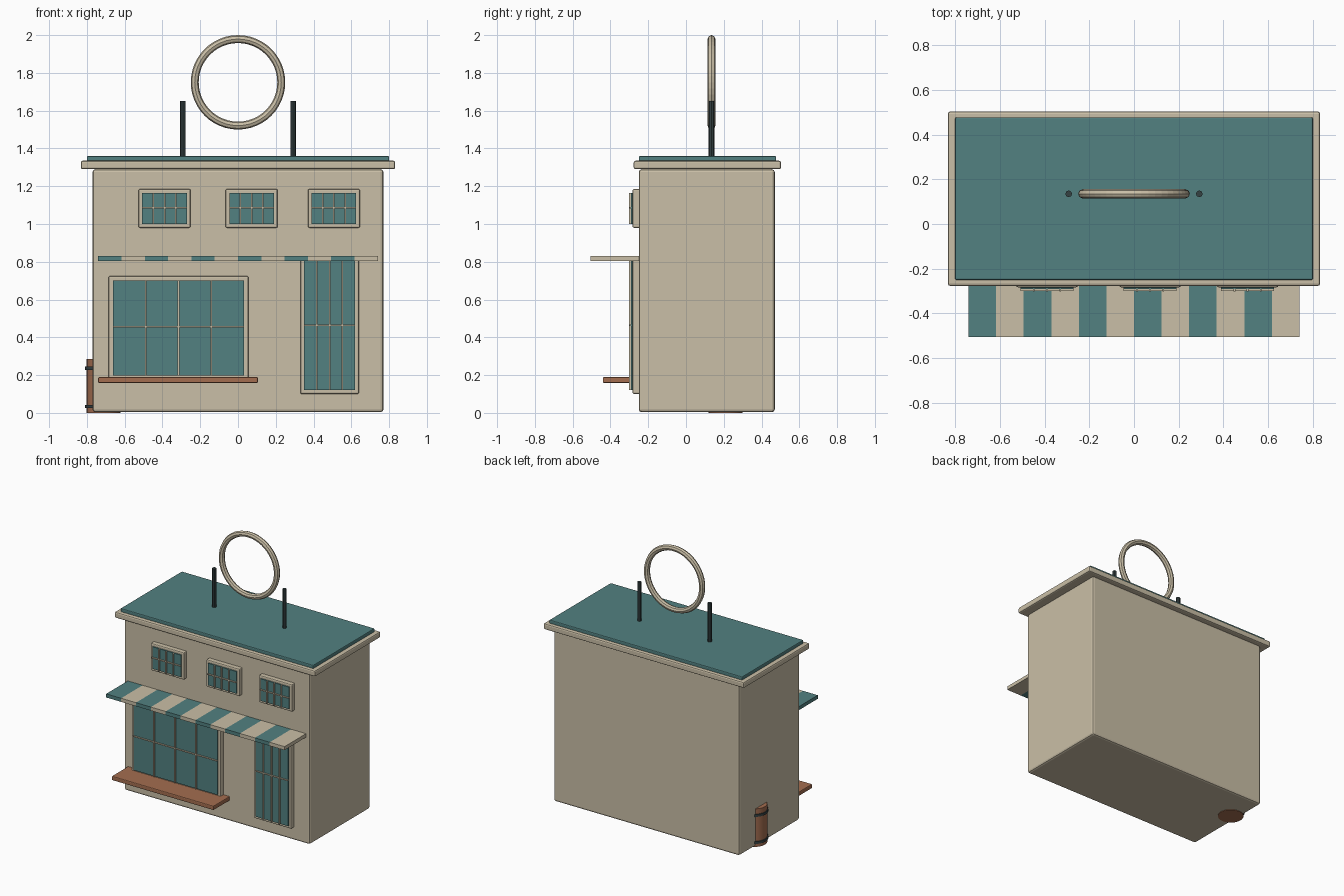
import bpy, bmesh, math
from mathutils import Matrix, Vector

cube = bpy.data.objects.get("Cube")
if cube:
    bpy.data.objects.remove(cube, do_unlink=True)


def material(name, rgb):
    m = bpy.data.materials.new(name)
    m.use_nodes = True
    m.diffuse_color = (*rgb, 1)
    m.node_tree.nodes["Principled BSDF"].inputs["Base Color"].default_value = (*rgb, 1)
    return m


CREAM = material("cream", (0.59, 0.52, 0.385))
TEAL = material("teal", (0.085, 0.22, 0.22))
WOOD = material("brown_wood", (0.37, 0.155, 0.08))
METAL = material("dark_metal", (0.035, 0.053, 0.055))


def finish(name, bm, *mats):
    mesh = bpy.data.meshes.new(name)
    bm.to_mesh(mesh)
    bm.free()
    for m in mats:
        mesh.materials.append(m)
    ob = bpy.data.objects.new(name, mesh)
    bpy.context.collection.objects.link(ob)
    return ob


def add_box(bm, x, y, z):
    lo, hi = Vector((x[0], y[0], z[0])), Vector((x[1], y[1], z[1]))
    mat = Matrix.Translation((lo + hi) / 2) @ Matrix.Diagonal((*(hi - lo), 1))
    bmesh.ops.create_cube(bm, size=1, matrix=mat)


def box(name, x, y, z, mat, bevel=0):
    bm = bmesh.new()
    add_box(bm, x, y, z)
    ob = finish(name, bm, mat)
    if bevel:
        mod = ob.modifiers.new("soft_edges", "BEVEL")
        mod.width = bevel
        mod.segments = 2
    return ob


def cylinder(name, x, y, z, r, mat, sides=24):
    bm = bmesh.new()
    bmesh.ops.create_cone(bm, cap_ends=True, segments=sides, radius1=r, radius2=r,
                          depth=z[1] - z[0],
                          matrix=Matrix.Translation((x, y, (z[0] + z[1]) / 2)))
    for f in bm.faces:
        f.smooth = sides > 8 and abs(f.normal.z) < 0.5
    return finish(name, bm, mat)


WALL = -0.25  # front wall plane


def window(name, x, z, border, mid):
    """Bevelled frame, raised glass panel and a lattice of thin bars."""
    box(name + "_frame", x, (WALL - 0.033, WALL + 0.02), z, CREAM, 0.008)
    gx = (x[0] + border, x[1] - border)
    gz = (z[0] + border, z[1] - border)
    box(name + "_glass", gx, (WALL - 0.041, WALL), gz, TEAL)
    bm = bmesh.new()
    for i in (1, 2, 3):
        c = gx[0] + (gx[1] - gx[0]) * i / 4
        add_box(bm, (c - 0.004, c + 0.004), (WALL - 0.052, WALL - 0.03), gz)
    add_box(bm, gx, (WALL - 0.049, WALL - 0.03), (mid - 0.004, mid + 0.004))
    finish(name + "_bars", bm, CREAM)


# Building shell and roof
box("building_body", (-0.77, 0.77), (WALL, 0.47), (0.004, 1.29), CREAM, 0.015)
box("cornice", (-0.832, 0.832), (-0.277, 0.503), (1.29, 1.335), CREAM, 0.01)
box("roof_panel", (-0.80, 0.80), (-0.25, 0.477), (1.33, 1.36), TEAL, 0.006)

# Windows and door
for label, cx in (("left", 0.508), ("middle", 0.072), ("right", -0.389)):
    window("upper_window_" + label, (cx - 0.138, cx + 0.138), (0.98, 1.185), 0.02, 1.085)
window("shop_window", (-0.685, 0.055), (0.175, 0.725), 0.023, 0.455)
window("door", (0.33, 0.64), (0.10, 0.828), 0.02, 0.465)
box("window_sill", (-0.74, 0.105), (-0.44, WALL + 0.02), (0.158, 0.19), WOOD, 0.006)

# Striped awning: one slab cut into bands coloured in turn
HALF, BANDS = 0.74, 12
step = 2 * HALF / BANDS
bm = bmesh.new()
add_box(bm, (-HALF, HALF), (-0.505, WALL + 0.01), (0.804, 0.831))
for i in range(1, BANDS):
    bmesh.ops.bisect_plane(bm, geom=bm.verts[:] + bm.edges[:] + bm.faces[:],
                           plane_co=(-HALF + i * step, 0, 0), plane_no=(1, 0, 0))
for f in bm.faces:
    band = min(BANDS - 1, int((f.calc_center_median().x + HALF) / step))
    f.material_index = band % 2
finish("awning", bm, TEAL, CREAM)

# Roof sign ring and its posts
SIGN_Y = 0.135
bpy.ops.mesh.primitive_torus_add(major_radius=0.229, minor_radius=0.021,
                                 major_segments=48, minor_segments=8,
                                 location=(0, SIGN_Y, 1.75),
                                 rotation=(math.pi / 2, 0, 0))
ring = bpy.context.object
ring.name = "sign_ring"
ring.data.materials.append(CREAM)
for label, side in (("left", 1), ("right", -1)):
    cylinder("sign_post_" + label, side * 0.292, SIGN_Y, (1.34, 1.65), 0.015, METAL, 8)

# Barrel sunk into the side wall
BX, BY = -0.712, 0.21
cylinder("barrel", BX, BY, (0, 0.285), 0.09, WOOD)
for label, z in (("lower", 0.025), ("upper", 0.228)):
    cylinder("barrel_hoop_" + label, BX, BY, (z, z + 0.018), 0.097, METAL)
